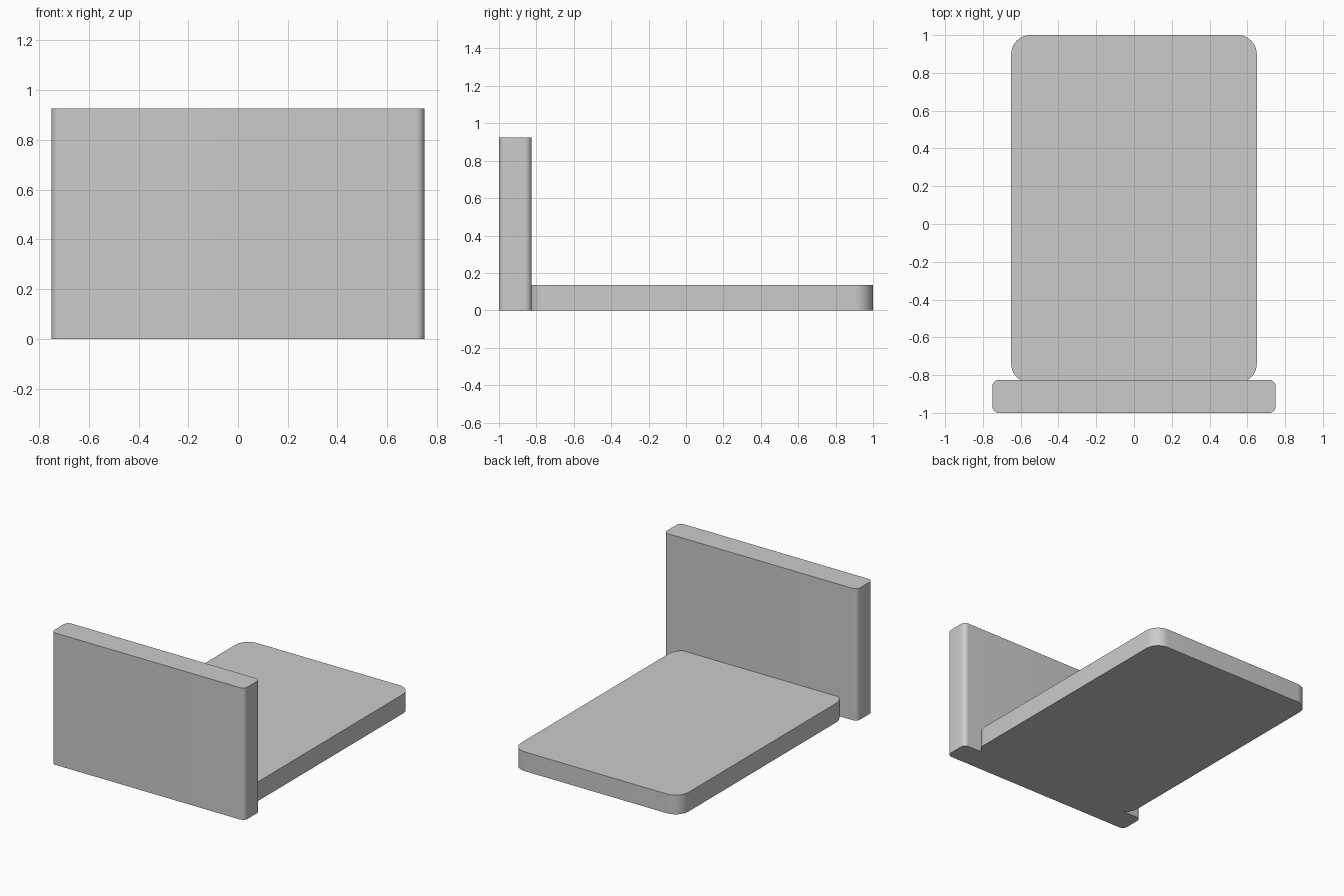
import bpy
import bmesh
from math import radians

cube = bpy.data.objects.get("Cube")
if cube:
    bpy.data.objects.remove(cube, do_unlink=True)

# Single grey material
GREY = (0.6, 0.6, 0.6, 1)
grey = bpy.data.materials.new("plain grey")
grey.use_nodes = True
grey.diffuse_color = GREY
grey.node_tree.nodes["Principled BSDF"].inputs["Base Color"].default_value = GREY


def rounded_plate(name, width, y_front, y_back, height, radius):
    """Box standing on the ground with its four upright edges rounded."""
    bm = bmesh.new()
    bmesh.ops.create_cube(bm, size=1)
    for v in bm.verts:
        v.co.x *= width
        v.co.y = y_front if v.co.y < 0 else y_back
        v.co.z = 0 if v.co.z < 0 else height
    upright = [e for e in bm.edges
               if abs(e.verts[0].co.z - e.verts[1].co.z) > height / 2]
    bmesh.ops.bevel(bm, geom=upright, offset=radius, segments=10,
                    profile=0.5, affect='EDGES')
    bmesh.ops.recalc_face_normals(bm, faces=bm.faces)
    mesh = bpy.data.meshes.new(name)
    bm.to_mesh(mesh)
    bm.free()
    mesh.materials.append(grey)
    obj = bpy.data.objects.new(name, mesh)
    bpy.context.collection.objects.link(obj)
    bpy.ops.object.select_all(action='DESELECT')
    obj.select_set(True)
    bpy.context.view_layer.objects.active = obj
    bpy.ops.object.shade_smooth_by_angle(angle=radians(30))
    return obj


# Upright panel at the front, flat slab running back from it
rounded_plate("upright_panel", 1.5, -1.0, -0.825, 0.925, 0.035)
rounded_plate("base_slab", 1.3, -0.84, 1.0, 0.135, 0.1)
